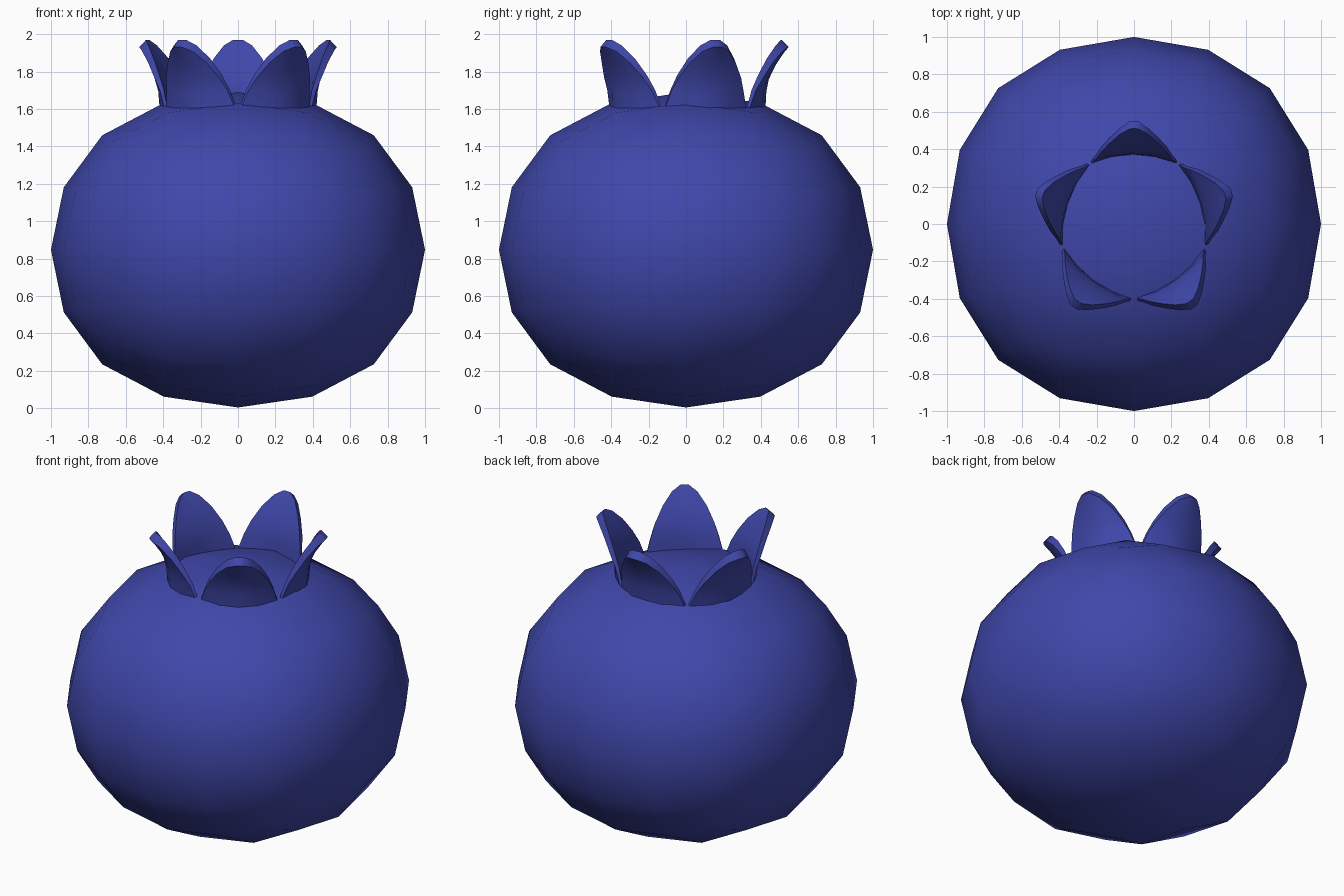
import bpy, bmesh, math

if "Cube" in bpy.data.objects:
    bpy.data.objects.remove(bpy.data.objects["Cube"])

skin = bpy.data.materials.new("blueberry blue")
skin.diffuse_color = (0.05, 0.063, 0.40, 1)
skin.use_nodes = True
skin.node_tree.nodes["Principled BSDF"].inputs["Base Color"].default_value = skin.diffuse_color

# Berry body: a cube rounded by two levels of subdivision
bpy.ops.mesh.primitive_cube_add(size=2, location=(0, 0, 0.847))
body = bpy.context.object
body.name = "berry_body"
body.data.materials.append(skin)
mod = body.modifiers.new("round", 'SUBSURF')
mod.levels = mod.render_levels = 2
bpy.ops.object.modifier_apply(modifier=mod.name)
top = max(v.co.x for v in body.data.vertices)
for v in body.data.vertices:
    v.co.x /= top
    v.co.y /= top
    v.co.z *= 0.843 / top
bpy.ops.object.shade_smooth()

# Crown petal rows: height, half width, inner radius at middle, at edge, outward tilt
ROWS = [(1.605, 0.228, 0.370, 0.325, 0.0),
        (1.70, 0.202, 0.375, 0.350, 0.1),
        (1.78, 0.175, 0.392, 0.385, 0.4),
        (1.87, 0.130, 0.437, 0.432, 0.7),
        (1.94, 0.075, 0.485, 0.480, 0.78),
        (1.97, 0.025, 0.510, 0.508, 0.78)]
COLS = [-1, -0.5, 0, 0.5, 1]


def petal(index, angle):
    bm = bmesh.new()
    layers = []
    for outer in (0, 1):
        grid = []
        for k, (z, hw, rc, re, tilt) in enumerate(ROWS):
            edge_thick = 0.015 + 0.008 * k      # thin at base corners
            row = []
            for u in COLS:
                r = rc + (re - rc) * u * u
                t = outer * (0.055 + (edge_thick - 0.055) * u * u)
                rr, zz = r + t * math.cos(tilt), z - t * math.sin(tilt)
                s = u * hw
                row.append(bm.verts.new((rr * math.cos(angle) - s * math.sin(angle),
                                         rr * math.sin(angle) + s * math.cos(angle), zz)))
            grid.append(row)
        layers.append(grid)
        for i in range(len(ROWS) - 1):
            for j in range(len(COLS) - 1):
                bm.faces.new((grid[i][j], grid[i][j + 1], grid[i + 1][j + 1], grid[i + 1][j]))
    # close the rim between the inner and outer layers
    rims = []
    for g in layers:
        rims.append(g[0] + [r[-1] for r in g[1:-1]] + g[-1][::-1] + [r[0] for r in g[-2:0:-1]])
    n = len(rims[0])
    for i in range(n):
        j = (i + 1) % n
        bm.faces.new((rims[0][i], rims[0][j], rims[1][j], rims[1][i]))
    bmesh.ops.recalc_face_normals(bm, faces=bm.faces)
    mesh = bpy.data.meshes.new(f"crown_petal_{index}")
    bm.to_mesh(mesh)
    bm.free()
    mesh.materials.append(skin)
    ob = bpy.data.objects.new(mesh.name, mesh)
    bpy.context.collection.objects.link(ob)
    bpy.ops.object.select_all(action='DESELECT')
    ob.select_set(True)
    bpy.context.view_layer.objects.active = ob
    bpy.ops.object.shade_smooth_by_angle(angle=math.radians(50))


# Five petals around the top, one at the back
for i in range(5):
    petal(i + 1, math.radians(90 + 72 * i))
